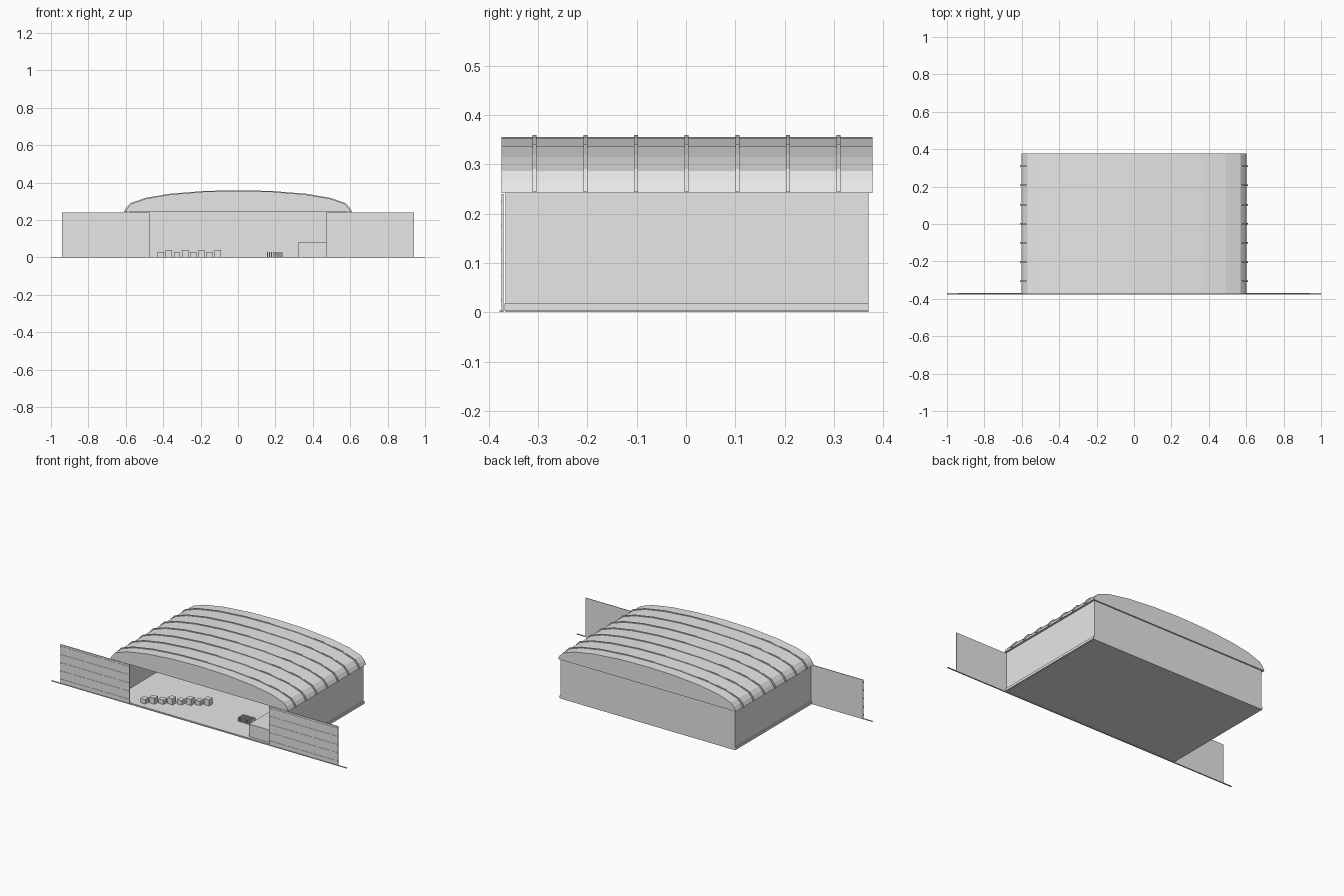
import bpy
import bmesh

if "Cube" in bpy.data.objects:
    bpy.data.objects.remove(bpy.data.objects["Cube"])

grey = bpy.data.materials.new("light grey")
grey.diffuse_color = (0.8, 0.8, 0.8, 1)
grey.use_nodes = True
grey.node_tree.nodes["Principled BSDF"].inputs["Base Color"].default_value = grey.diffuse_color


def finish(name, bm):
    bmesh.ops.recalc_face_normals(bm, faces=bm.faces)
    me = bpy.data.meshes.new(name)
    bm.to_mesh(me)
    bm.free()
    me.materials.append(grey)
    ob = bpy.data.objects.new(name, me)
    bpy.context.collection.objects.link(ob)
    return ob


def box(name, x0, x1, y0, y1, z0, z1):
    bm = bmesh.new()
    bmesh.ops.create_cube(bm, size=1)
    for v in bm.verts:
        v.co.x = x0 if v.co.x < 0 else x1
        v.co.y = y0 if v.co.y < 0 else y1
        v.co.z = z0 if v.co.z < 0 else z1
    return finish(name, bm)


def extrude_profile(name, points, y0, y1):
    bm = bmesh.new()
    face = bm.faces.new([bm.verts.new((x, y0, z)) for x, z in points])
    new = bmesh.ops.extrude_face_region(bm, geom=[face])["geom"]
    bmesh.ops.translate(bm, vec=(0, y1 - y0, 0),
                        verts=[g for g in new if isinstance(g, bmesh.types.BMVert)])
    return finish(name, bm)


def mirrored(half):
    # half runs from the right eave to the crown
    return half + [(-x, z) for x, z in reversed(half[:-1])]


# Roof: faceted arch with flat gables
arch = mirrored([(0.602, 0.242), (0.59, 0.265), (0.57, 0.287), (0.49, 0.315),
                 (0.36, 0.337), (0.18, 0.352), (0, 0.356)])
extrude_profile("roof", arch, -0.374, 0.378)

# Raised roof ribs
outer = mirrored([(0.61, 0.244), (0.597, 0.268), (0.575, 0.291), (0.492, 0.319),
                  (0.361, 0.341), (0.18, 0.3555), (0, 0.3595)])
inner = [(x * 0.985, z - 0.005) for x, z in outer]
inner[0], inner[-1] = (0.595, 0.244), (-0.595, 0.244)
for i in range(7):
    y = -0.307 + i * 0.1028
    extrude_profile("roof_rib", outer + inner[::-1], y - 0.004, y + 0.004)

# Hangar body, open at the front
box("floor", -0.59, 0.59, -0.366, 0.37, 0, 0.003)
box("back_wall", -0.59, 0.59, 0.364, 0.37, 0.003, 0.242)
for s in (-1, 1):
    a, b = sorted((s * 0.584, s * 0.59))
    box("side_wall", a, b, -0.366, 0.364, 0.003, 0.242)
    a, b = sorted((s * 0.59, s * 0.596))
    box("wall_skirt", a, b, -0.368, 0.37, 0.003, 0.018)

    # Sliding door, pushed aside, with shallow horizontal battens
    a, b = sorted((s * 0.472, s * 0.94))
    box("sliding_door", a, b, -0.374, -0.370, 0.003, 0.24)
    for k in range(5):
        z = 0.025 + k * 0.05
        box("door_batten", a, b, -0.3755, -0.374, z - 0.004, z + 0.004)

# Ground rail for the doors
box("door_rail", -1, 1, -0.378, -0.370, 0, 0.003)

# Side office inside the hangar
box("office", 0.32, 0.584, -0.35, -0.12, 0.003, 0.08)

# Row of crates on the floor
for i in range(8):
    x = -0.43 + i * 0.0435
    y = -0.33 + i * 0.026
    h = 0.04 if i % 2 else 0.03
    box("crate", x, x + 0.034, y, y + 0.034, 0.003, h)

# Rack of thin upright panels
for i in range(8):
    x = 0.155 + i * 0.011
    box("rack_panel", x, x + 0.006, -0.22, -0.17, 0.003, 0.028)
